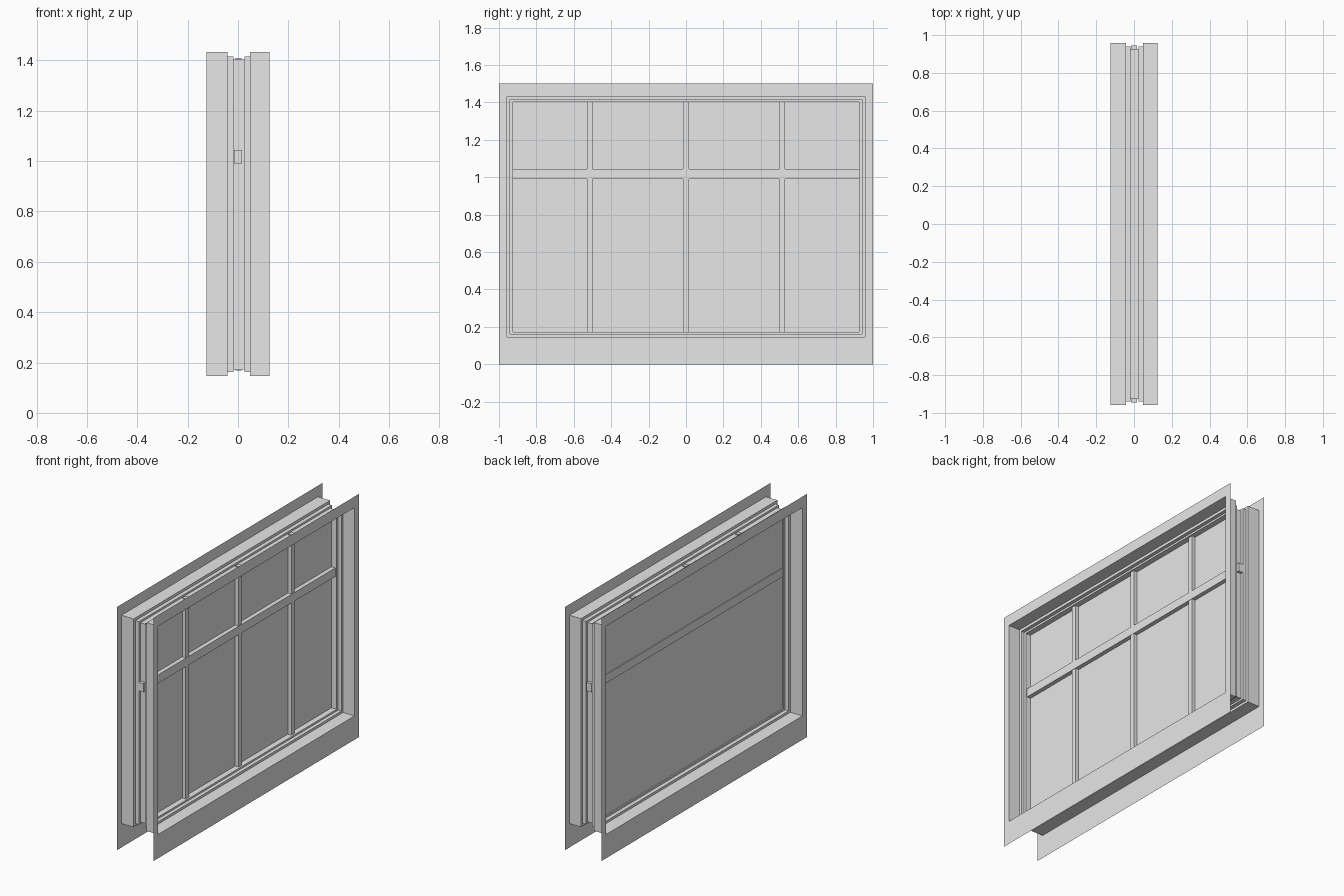
import bpy
import bmesh
from mathutils import Matrix, Vector

if "Cube" in bpy.data.objects:
    bpy.data.objects.remove(bpy.data.objects["Cube"], do_unlink=True)

grey = bpy.data.materials.new("plain grey")
grey.use_nodes = True
grey.diffuse_color = (0.8, 0.8, 0.8, 1)
grey.node_tree.nodes["Principled BSDF"].inputs["Base Color"].default_value = (0.8, 0.8, 0.8, 1)


def add_object(name, bm):
    mesh = bpy.data.meshes.new(name)
    bm.to_mesh(mesh)
    bm.free()
    mesh.materials.append(grey)
    obj = bpy.data.objects.new(name, mesh)
    bpy.context.collection.objects.link(obj)
    return obj


def rectangle(bm, x, rect):
    """Loop of four points across the window at depth x."""
    half, low, high = rect
    return [bm.verts.new((x, y, z)) for y, z in
            ((-half, low), (half, low), (half, high), (-half, high))]


def stepped_frame(name, steps, flip=False):
    """Skin a chain of rectangles, each given as (depth, rectangle)."""
    bm = bmesh.new()
    loops = [rectangle(bm, x, rect) for x, rect in steps]
    for a, b in zip(loops, loops[1:]):
        for i in range(4):
            j = (i + 1) % 4
            face = bm.faces.new((a[i], a[j], b[j], b[i]))
            if flip:
                face.normal_flip()
    return add_object(name, bm)


def box(name, low, high):
    bm = bmesh.new()
    low, high = Vector(low), Vector(high)
    bmesh.ops.create_cube(bm, size=1, matrix=Matrix.Translation((low + high) / 2)
                          @ Matrix.Diagonal((*(high - low), 1)))
    return add_object(name, bm)


# Nested rectangles: half width, bottom, top
casing = (1.0, 0.0, 1.5)
reveal = (0.957, 0.147, 1.432)
stop = (0.94, 0.162, 1.415)
opening = (0.926, 0.173, 1.403)

# Casing, reveal and stop on each face of the window
stepped_frame("left_casing_and_reveal", [
    (0.125, casing), (0.125, reveal), (0.047, reveal),
    (0.047, stop), (0.025, stop), (0.025, opening)])
stepped_frame("right_casing_and_reveal", [
    (-0.125, casing), (-0.125, reveal), (-0.042, reveal),
    (-0.042, stop), (-0.018, stop), (-0.018, opening)], flip=True)

# Lining around the glass
stepped_frame("sash_lining", [(0.025, opening), (-0.018, opening)])

# Glass sheet
bm = bmesh.new()
bm.faces.new(rectangle(bm, -0.01, opening))
add_object("glass_pane", bm)

# Cross rail, its ends reaching through the lining
box("cross_rail", (-0.015, -0.945, 0.99), (0.016, 0.945, 1.043))

# Upright glazing bars
for place, y in (("front", -0.515), ("middle", 0), ("back", 0.515)):
    box(place + "_glazing_bar", (-0.009, y - 0.015, 0.168), (0.014, y + 0.015, 1.409))
